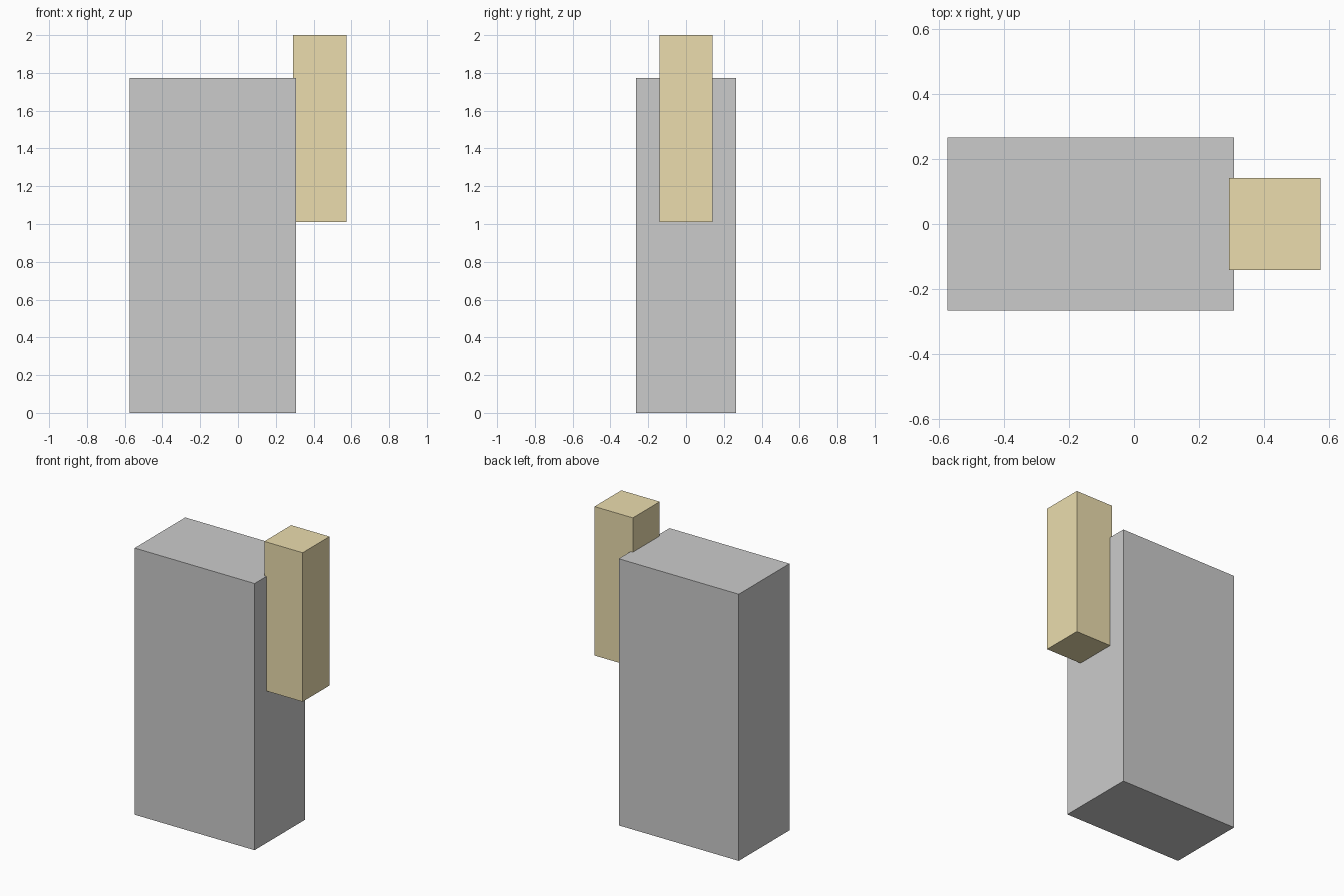
import bpy

if "Cube" in bpy.data.objects:
    bpy.data.objects.remove(bpy.data.objects["Cube"])


def box(name, low, high):
    """Axis-aligned box between two opposite corners."""
    centre = [(a + b) / 2 for a, b in zip(low, high)]
    bpy.ops.mesh.primitive_cube_add(size=1, location=centre)
    obj = bpy.context.object
    obj.name = name
    obj.scale = [b - a for a, b in zip(low, high)]
    bpy.ops.object.transform_apply(location=False, rotation=False, scale=True)
    return obj


# Tall grey main block
box("main_block", (-0.574, -0.266, 0.0), (0.308, 0.266, 1.772))

# Gold upright post, slightly sunk into the right face
post = box("side_post", (0.292, -0.141, 1.01), (0.574, 0.141, 2.0))
gold = bpy.data.materials.new("gold")
gold.diffuse_color = (0.83, 0.72, 0.42, 1.0)
gold.use_nodes = True
gold.node_tree.nodes["Principled BSDF"].inputs["Base Color"].default_value = gold.diffuse_color
post.data.materials.append(gold)
